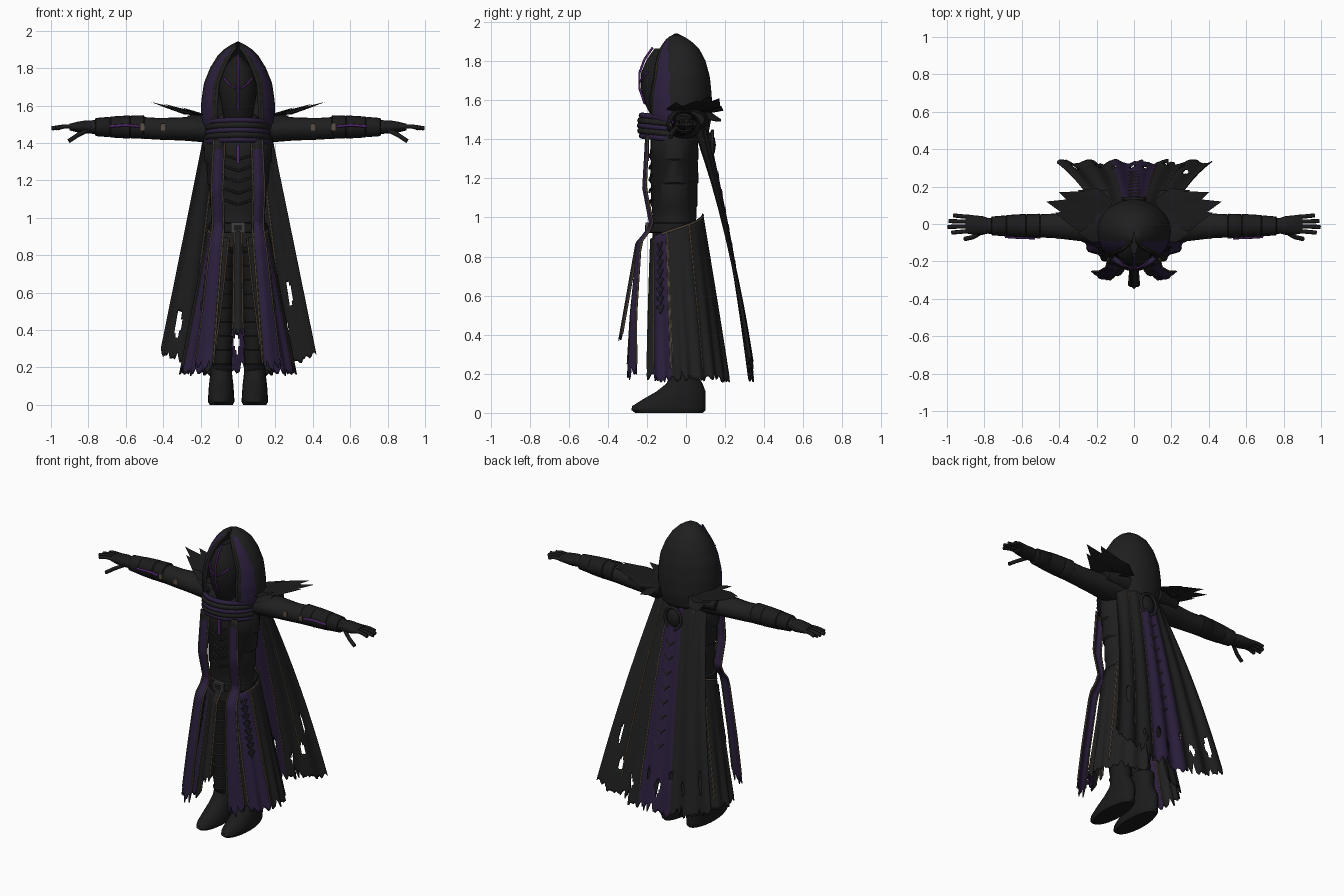
import bpy, bmesh, random
from math import sin, cos, pi, radians
from mathutils import Vector

random.seed(4)
if "Cube" in bpy.data.objects:
    bpy.data.objects.remove(bpy.data.objects["Cube"])

def material(name, rgb):
    m = bpy.data.materials.new(name)
    m.use_nodes = True
    m.diffuse_color = (*rgb, 1)
    m.node_tree.nodes["Principled BSDF"].inputs["Base Color"].default_value = (*rgb, 1)
    return m

MATS = [material("black cloth", (.014, .014, .014)), material("dark purple cloth", (.025, .014, .048)),
        material("bronze trim", (.075, .055, .037)), material("bright purple", (.08, .02, .14)),
        material("black leather", (.011, .011, .012)), material("dull steel", (.05, .05, .05)),
        material("worn tan", (.11, .08, .055))]
BLACK, PURPLE, BRONZE, BRIGHT, LEATHER, STEEL, TAN = range(7)

def add(name, data, mirror):
    ob = bpy.data.objects.new(name, data)
    bpy.context.collection.objects.link(ob)
    if mirror:
        ob.modifiers.new("mirror", 'MIRROR')
    return ob

def finish(bm, name, mat=None, mirror=False, thick=0, angle=40):
    if not thick:
        bmesh.ops.recalc_face_normals(bm, faces=bm.faces)
    if mat is not None:
        for f in bm.faces:
            f.material_index = mat
    me = bpy.data.meshes.new(name)
    bm.to_mesh(me)
    bm.free()
    for m in MATS:
        me.materials.append(m)
    me.shade_smooth()
    me.set_sharp_from_angle(angle=radians(angle))
    ob = add(name, me, mirror)
    if thick:
        s = ob.modifiers.new("thickness", 'SOLIDIFY')
        s.thickness, s.offset = thick, 0

def loft(name, rings, mat, axis='z', n=20, mirror=False):
    """Closed body through elliptical rings (x, y, z, radius a, radius b)."""
    bm = bmesh.new()
    loops = []
    for x, y, z, a, b in rings:
        arc = [(a * cos(2 * pi * i / n), b * sin(2 * pi * i / n)) for i in range(n)]
        loops.append([bm.verts.new((x + c, y + s, z) if axis == 'z' else (x, y + c, z + s)) for c, s in arc])
    for p, q in zip(loops, loops[1:]):
        for i in range(n):
            bm.faces.new((p[i], p[(i + 1) % n], q[(i + 1) % n], q[i]))
    bm.faces.new(loops[0])
    bm.faces.new(loops[-1])
    finish(bm, name, mat, mirror)

def cloth(name, nu, nv, shape, paint, jag=0, holes=(), mirror=False, thick=.006):
    """Sheet over u, v in 0..1 with a torn lower edge and elliptical holes."""
    bm = bmesh.new()
    knot = [random.random() for _ in range(nu // 5 + 1)]
    cut = [jag * (abs(i % 5 / 2.5 - 1) * knot[i // 5] + .3 * random.random()) for i in range(nu + 1)]
    grid = [[bm.verts.new(shape(i / nu, j / nv - cut[i] * (j / nv) ** 9)) for j in range(nv + 1)]
            for i in range(nu + 1)]
    for i in range(nu):
        for j in range(nv):
            u, v = (i + .5) / nu, (j + .5) / nv
            if not any(((u - a) / c) ** 2 + ((v - b) / d) ** 2 < 1 for a, b, c, d in holes):
                f = bm.faces.new((grid[i][j], grid[i + 1][j], grid[i + 1][j + 1], grid[i][j + 1]))
                f.material_index = paint(u, v)
    finish(bm, name, None, mirror, thick, 60)

def lerp(table, t):
    """Interpolate rows whose first entry is the key."""
    for p, q in zip(table, table[1:]):
        if t <= q[0]:
            k = max(0, (t - p[0]) / (q[0] - p[0]))
            return [a + (b - a) * k for a, b in zip(p[1:], q[1:])]
    return table[-1][1:]

def tube(name, pts, r, mat, mirror=False, cyclic=False):
    cu = bpy.data.curves.new(name, 'CURVE')
    cu.dimensions = '3D'
    cu.bevel_depth, cu.bevel_resolution, cu.use_fill_caps = r, 2, True
    sp = cu.splines.new('POLY')
    sp.points.add(len(pts) - 1)
    for p, co in zip(sp.points, pts):
        p.co = (*co, 1)
    sp.use_cyclic_u = cyclic
    cu.materials.append(MATS[mat])
    add(name, cu, mirror)

def trim(name, shape, u, end=.9, mirror=True):
    """Bronze piping down a cloth at constant u."""
    tube(name, [shape(u, end * i / 24) for i in range(25)], .0055, BRONZE, mirror)

def box(name, centre, size, mat, mirror=False):
    bm = bmesh.new()
    bmesh.ops.create_cube(bm, size=1)
    for v in bm.verts:
        v.co = Vector(a * b for a, b in zip(v.co, size)) + Vector(centre)
    finish(bm, name, mat, mirror)

def blade(name, base, tip, width, mat):
    """Flat ridged feather plate tapering to a point."""
    bm = bmesh.new()
    a, b = Vector(base), Vector(tip)
    side = (b - a).cross(Vector((0, 0, 1))).normalized() * width / 2
    mid, up = a.lerp(b, .55) - Vector((0, 0, .01)), Vector((0, 0, .01))
    p = [bm.verts.new(c) for c in (a - side * .7, mid - side, b, mid + side, a + side * .7, mid + up, mid - up)]
    for k in (5, 6):
        for i in range(5):
            bm.faces.new((p[i], p[(i + 1) % 5], p[k]))
    finish(bm, name, mat, True, angle=20)

# Body, legs and boots
loft("torso", [(0, -.06, z, a, b) for z, a, b in (
    (.84, .15, .11), (.95, .145, .112), (1.05, .142, .113), (1.06, .15, .118), (1.17, .152, .118),
    (1.18, .162, .125), (1.29, .17, .12), (1.3, .18, .125), (1.42, .185, .12),
    (1.5, .15, .1), (1.57, .07, .07))], BLACK, n=28)
for i in range(5):
    tube("chest_plate_edge", [(x, -.187 + x * x * 3, 1.07 + i * .06 + abs(x) * .35)
                              for x in (-.07, -.035, 0, .035, .07)], .006, LEATHER)
leg = [(.08, -.04, .92, .07, .085)]
for i in range(9):
    z, r = .82 - i * .075, .064 - i * .0015
    leg += [(.085, -.04, z, r - .006, r + .002), (.085, -.04, z - .006, r + .003, r + .012)]
loft("legs", leg + [(.085, -.02, .16, .05, .05)], LEATHER, mirror=True)
loft("boots", [(.09, (a + b) / 2, z, w, (b - a) / 2) for z, a, b, w in (
    (0, -.26, .085, .062), (.015, -.28, .1, .07), (.035, -.275, .1, .07), (.07, -.22, .1, .068),
    (.11, -.15, .1, .065), (.15, -.1, .085, .06), (.2, -.08, .055, .056), (.3, -.09, .05, .062),
    (.31, -.08, .04, .05))], LEATHER, n=24, mirror=True)

# Arms, bracers and hands
loft("arms", [(x, -.01, z, a, b) for x, z, a, b in (
    (.1, 1.47, .09, .07), (.2, 1.475, .09, .07), (.3, 1.475, .08, .062), (.42, 1.475, .066, .058),
    (.5, 1.48, .062, .058), (.6, 1.485, .058, .055), (.7, 1.485, .05, .046), (.78, 1.485, .042, .036))],
     BLACK, 'x', mirror=True)
loft("bracers", [(x, -.01, 1.485, r, r * .97) for x, r in (
    (.5, .06), (.505, .065), (.57, .063), (.575, .06), (.58, .064), (.68, .058), (.685, .053),
    (.69, .056), (.76, .05), (.765, .04))], LEATHER, 'x', mirror=True)
tube("bracer_glow_line", [(.53, -.075, 1.488), (.6, -.074, 1.495), (.69, -.068, 1.488)], .007, BRIGHT, True)
for x, y in ((.4, -.077), (.51, -.074)):
    box("sleeve_tag", (x, y, 1.485), (.022, .008, .035), TAN, True)
loft("palms", [(.76, -.01, 1.485, .036, .034), (.81, -.008, 1.485, .05, .036), (.86, -.005, 1.485, .052, .028),
               (.9, 0, 1.485, .05, .018)], LEATHER, 'x', mirror=True)
for y, end in ((-.042, .975), (-.014, .997), (.014, .99), (.042, .965)):
    tube("finger", [(.87, y * .9, 1.488), (.93, y, 1.488), (end, y * 1.1, 1.478)], .011, LEATHER, True)
tube("thumb", [(.8, -.035, 1.47), (.86, -.07, 1.44), (.905, -.08, 1.41)], .012, LEATHER, True)

# Feathered shoulder plates
for y, tip, w in ((.03, (.47, .12, 1.62), .12), (-.02, (.42, .06, 1.6), .12), (-.05, (.3, -.05, 1.59), .1),
                  (.06, (.4, .17, 1.61), .12), (.09, (.3, .18, 1.57), .12), (.1, (.21, .18, 1.49), .1)):
    blade("shoulder_feather", (.13, y, 1.54), tip, w, LEATHER)
loft("shoulder_caps", [(.12, .01, 1.5, .11, .06), (.2, .01, 1.505, .1, .055), (.27, .01, 1.5, .085, .045)],
     LEATHER, 'x', mirror=True)

# Hood: height, width, depth, centre y, opening half angle in degrees
HOOD = [(1.44, .165, .15, -.04, 38), (1.52, .19, .165, -.04, 38), (1.62, .19, .165, -.04, 37),
        (1.72, .175, .15, -.035, 38), (1.8, .142, .128, -.035, 34), (1.86, .105, .098, -.037, 28),
        (1.9, .065, .06, -.042, 20), (1.925, .025, .028, -.05, 8), (1.935, .002, .003, -.05, 0)]

def hood_shape(u, v):
    z = 1.44 + .495 * v
    a, b, cy, gap = lerp(HOOD, z)
    t = radians(gap + (360 - 2 * gap) * u)
    return (a * sin(t), cy - b * cos(t) * (1.04 if cos(t) > 0 else 1), z)

def hood_paint(u, v):
    return PURPLE if .025 < min(u, 1 - u) < .16 - .07 * v and v < .93 else BLACK

cloth("hood", 72, 26, hood_shape, hood_paint, thick=.014)
tube("hood_rim", [hood_shape(0, v / 20) for v in range(20)], .009, BLACK, True)
tube("hood_piping", [Vector(hood_shape(.02, v / 20)) - Vector((0, .008, 0)) for v in range(19)],
     .004, BRONZE, True)

# Face mask with glowing marks
loft("mask", [(0, y, z, a, b) for z, a, b, y in (
    (1.5, .07, .07, -.1), (1.58, .085, .09, -.12), (1.66, .1, .11, -.12), (1.74, .098, .115, -.115),
    (1.81, .07, .095, -.105), (1.865, .02, .06, -.1))], LEATHER)
tube("mask_ridge", [(0, -.21, 1.58), (0, -.238, 1.66), (0, -.238, 1.74), (0, -.212, 1.81), (0, -.17, 1.87)],
     .006, BRIGHT)
tube("mask_brow", [(.012, -.237, 1.69), (.045, -.225, 1.71), (.075, -.195, 1.745)], .005, BRIGHT, True)

# Scarf wrapped across the front
for i in range(5):
    tube("scarf_fold", [(.165 * cos(t * pi / 16), -.055 + (.182 - .005 * abs(i - 2)) * sin(t * pi / 16),
                         1.4 + i * .026 - .018 * sin(t * pi / 16)) for t in range(16, 33)],
         (.015, .018)[i % 2], (PURPLE, BLACK)[i % 2])
box("chest_pendant", (0, -.195, 1.34), (.018, .012, .1), BRIGHT)

# Long cape
def cape_shape(u, v):
    s = 2 * u - 1
    fold = .011 * sin(s * 19) * (.3 + .7 * v)
    return (s * (.175 + .245 * v), .105 + .23 * v + .015 * sin(pi * v) - .07 * s * s * (1 - v) ** 2 + fold,
            1.47 - (1.32 - .11 * s * s) * v)

cloth("cape", 96, 60, cape_shape, lambda u, v: PURPLE if abs(u - .5) < .146 else BLACK, .07,
      [(.08, .84, .022, .06), (.9, .7, .017, .05), (.49, .87, .018, .04), (.25, .87, .018, .035),
       (.72, .89, .018, .03), (.84, .84, .016, .035), (.36, .8, .012, .025), (.58, .82, .014, .03)])
for u in (.65, .82):
    trim("cape_piping", cape_shape, u)
loft("cape_clasp", [(0, .12, 1.37 + .065 * sin(t), .05 * cos(t) + .001, .032 * cos(t) + .001)
                    for t in (-1.57, -1.1, -.6, 0, .6, 1.1, 1.57)], LEATHER)
tube("cape_clasp_ring", [(.058 * cos(t * pi / 12), .135, 1.37 + .072 * sin(t * pi / 12)) for t in range(24)],
     .009, BLACK, cyclic=True)
for i in range(8):
    x, y, z = cape_shape(.5, .18 + i * .068)
    tube("cape_stitch", [(-.028, y + .008, z), (0, y + .012, z - .03), (.028, y + .008, z)], .004, BRONZE)

# Split skirt
def skirt_shape(u, v):
    t = radians((18 + 10 * v) + (162 - 24 * v) * u)
    r = 1 + .035 * sin(u * 46) * v
    return ((.16 + .145 * v) * sin(t) * r, -.05 + .05 * v - (.135 + .09 * v) * cos(t) * r,
            (.89 + .13 * u) * (1 - v) + .15 * v)

def skirt_paint(u, v):
    return PURPLE if .1 < u < .317 else BRONZE if .317 < u < .34 and .08 < v < .8 else BLACK

cloth("skirt", 60, 30, skirt_shape, skirt_paint, .08, mirror=True)
for u in (0, .1, .317, .62):
    trim("skirt_piping", skirt_shape, u)
tube("skirt_top_piping", [skirt_shape(.25 + i / 16, .01) for i in range(13)], .006, BRONZE, True)
for i in range(8):
    tube("skirt_scale", [skirt_shape(.21 + a, .06 + i * .06 + b) for a, b in ((-.035, 0), (0, .05), (.035, 0))],
         .009, LEATHER, True)

# Hanging front panels: key, x, y, z, half width; slant turns the outer edge back
def panel(name, path, paint, edges, slant, mirror):
    def shape(u, v):
        x, y, z, w = lerp(path, v)
        s = (2 * u - 1) * w
        return (x + s, y + .006 * cos(u * 2 * pi) + slant * v * s, z)
    cloth(name, 15, 50, shape, paint, .09, mirror=mirror)
    for u in edges:
        trim(name + "_piping", shape, u, .92, mirror)

panel("front_tabards", [(0, .1, -.2, 1.42, .03), (.2, .112, -.215, 1.15, .031), (.36, .105, -.178, .96, .029),
                        (.43, .115, -.245, .87, .033), (.7, .15, -.275, .5, .04), (1, .185, -.285, .16, .05)],
      lambda u, v: BLACK if u < .14 or v < .05 else PURPLE, (0, 1), .5, True)
panel("front_strip", [(0, 0, -.18, .95, .02), (.15, 0, -.25, .87, .022), (1, 0, -.34, .36, .03)],
      lambda u, v: BLACK, (.04, .96), 0, False)

# Belt and buckle
loft("belt", [(0, -.058, z, a, a - .018) for z, a in ((.92, .15), (.925, .158), (.97, .156), (.975, .148))],
     LEATHER, n=32)
box("buckle", (0, -.2, .947), (.075, .014, .055), STEEL)
box("buckle_centre", (0, -.206, .947), (.045, .008, .03), LEATHER)
